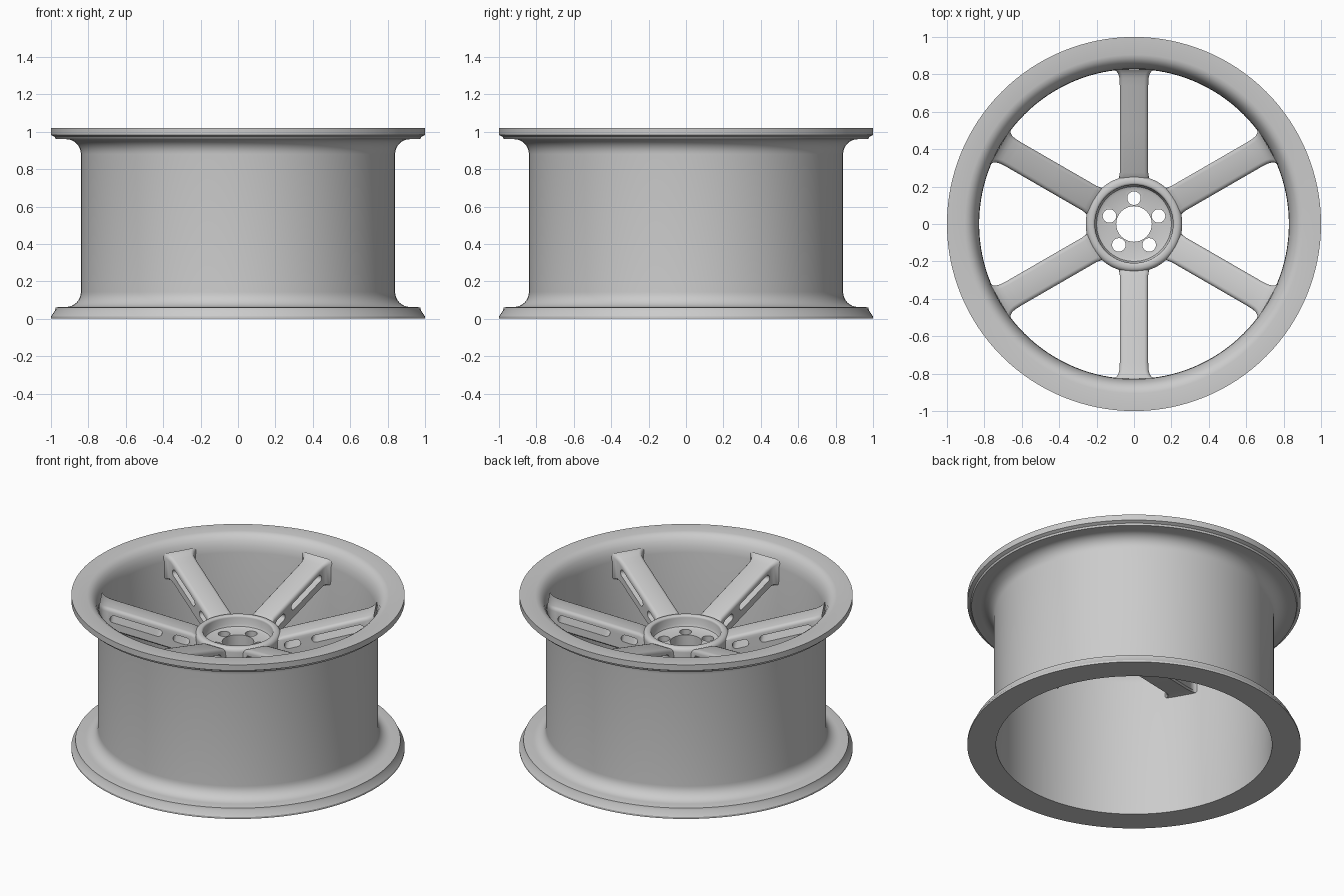
import bpy, bmesh
from math import sin, cos, pi, radians, sqrt

if "Cube" in bpy.data.objects:
    bpy.data.objects.remove(bpy.data.objects["Cube"])


def arc(cx, cz, rad, a0, a1, n=8):
    """Points of a circular fillet, angles in degrees."""
    return [(cx + rad * cos(radians(a0 + (a1 - a0) * i / n)),
             cz + rad * sin(radians(a0 + (a1 - a0) * i / n))) for i in range(n + 1)]


def make(name, verts, faces):
    me = bpy.data.meshes.new(name)
    me.from_pydata(verts, [], faces)
    bm = bmesh.new()
    bm.from_mesh(me)
    bmesh.ops.recalc_face_normals(bm, faces=bm.faces)
    bm.to_mesh(me)
    bm.free()
    ob = bpy.data.objects.new(name, me)
    bpy.context.collection.objects.link(ob)
    return ob


def lathe(name, prof, seg=128):
    """Revolve a closed (radius, z) profile about z."""
    n = len(prof)
    verts = [(r * cos(2 * pi * s / seg), r * sin(2 * pi * s / seg), z)
             for s in range(seg) for r, z in prof]
    faces = [(s * n + i, s * n + (i + 1) % n,
              (s + 1) % seg * n + (i + 1) % n, (s + 1) % seg * n + i)
             for s in range(seg) for i in range(n)]
    return make(name, verts, faces)


def loft(name, rings):
    """Skin equal rings of points and cap both ends."""
    n = len(rings[0])
    verts = [p for ring in rings for p in ring]
    faces = [(k * n + i, k * n + (i + 1) % n, (k + 1) * n + (i + 1) % n, (k + 1) * n + i)
             for k in range(len(rings) - 1) for i in range(n)]
    faces += [tuple(range(n)), tuple(range(len(verts) - n, len(verts)))]
    return make(name, verts, faces)


def activate(ob):
    bpy.ops.object.select_all(action='DESELECT')
    ob.select_set(True)
    bpy.context.view_layer.objects.active = ob


def cut(ob, cutter):
    mod = ob.modifiers.new("cut", 'BOOLEAN')
    mod.object = cutter
    mod.operation = 'DIFFERENCE'
    mod.solver = 'EXACT'
    activate(ob)
    bpy.ops.object.modifier_apply(modifier=mod.name)
    bpy.data.objects.remove(cutter)


def smooth(ob, deg=32):
    activate(ob)
    bpy.ops.object.shade_smooth_by_angle(angle=radians(deg))


# Rim: barrel with a flange at each end and a rounded front lip
profile = [(0.828, 0.0), (1.0, 0.0), (1.0, 0.012), (0.978, 0.045), (0.975, 0.06), (0.955, 0.063)]
profile += arc(0.92, 0.143, 0.08, 270, 180)
profile += arc(0.92, 0.88, 0.08, 180, 90)
profile += [(0.975, 0.96), (0.98, 0.972), (1.0, 0.982), (1.0, 1.02), (0.905, 1.02)]
profile += [(0.885, 1.015), (0.866, 1.002), (0.85, 0.98), (0.838, 0.95), (0.83, 0.91)]
smooth(lathe("rim", profile))

# Hub: raised ring round a recessed bolt face
hub_profile = [(0.095, 0.62), (0.24, 0.62), (0.255, 0.64)]
hub_profile += arc(0.23, 0.755, 0.028, 0, 90, 6)
hub_profile += arc(0.222, 0.77, 0.013, 90, 180, 4)
hub_profile += [(0.207, 0.73), (0.2, 0.715), (0.185, 0.708), (0.095, 0.708)]
hub = lathe("hub", hub_profile, 96)

# Five bolt holes
for k in range(5):
    a = radians(90 + 72 * k)
    cx, cy = 0.138 * cos(a), 0.138 * sin(a)
    ring = [(cx + 0.036 * cos(2 * pi * i / 32), cy + 0.036 * sin(2 * pi * i / 32))
            for i in range(32)]
    cut(hub, loft("bolt_cutter", [[(x, y, z) for x, y in ring] for z in (0.5, 0.85)]))
smooth(hub)


# Spoke: sloping bar with softened top edges, flaring where it meets the barrel
def top_z(r):
    return 0.775 + (r - 0.24) * 0.295


def section(r, w, zt, zb):
    b = 0.022
    half = [(w, zb + 0.01), (w, zt - b)] + \
           [(w - b + b * cos(radians(t)), zt - b + b * sin(radians(t))) for t in (30, 60, 90)]
    pts = [(w - 0.01, zb)] + half
    return [(r, y, z) for y, z in pts] + [(r, -y, z) for y, z in reversed(pts)]


rings = []
for r, w, lift in [(0.215, 0.088, -0.02), (0.25, 0.08, -0.005), (0.275, 0.076, 0), (0.5, 0.076, 0),
                   (0.74, 0.076, 0), (0.78, 0.078, 0.0), (0.80, 0.083, 0.002),
                   (0.815, 0.092, 0.006), (0.827, 0.108, 0.012)]:
    rings.append(section(r, w, top_z(r) + lift, top_z(r) - 0.145 - lift))
spoke = loft("spoke_1", rings)

# Two side slots through each spoke, following its slope
for r0, r1 in [(0.45, 0.765), (0.285, 0.385)]:
    h = 0.023
    caps = arc(r1 - h, top_z(r1 - h) - 0.063, h, -73, 107, 8) + \
        arc(r0 + h, top_z(r0 + h) - 0.063, h, 107, 287, 8)
    cut(spoke, loft("slot_cutter", [[(x, y, z) for x, z in caps] for y in (-0.2, 0.2)]))
smooth(spoke)

# Six spokes in all
spoke.rotation_euler.z = radians(30)
for k in range(1, 6):
    ob = bpy.data.objects.new("spoke_%d" % (k + 1), spoke.data)
    ob.rotation_euler.z = radians(30 + 60 * k)
    bpy.context.collection.objects.link(ob)
